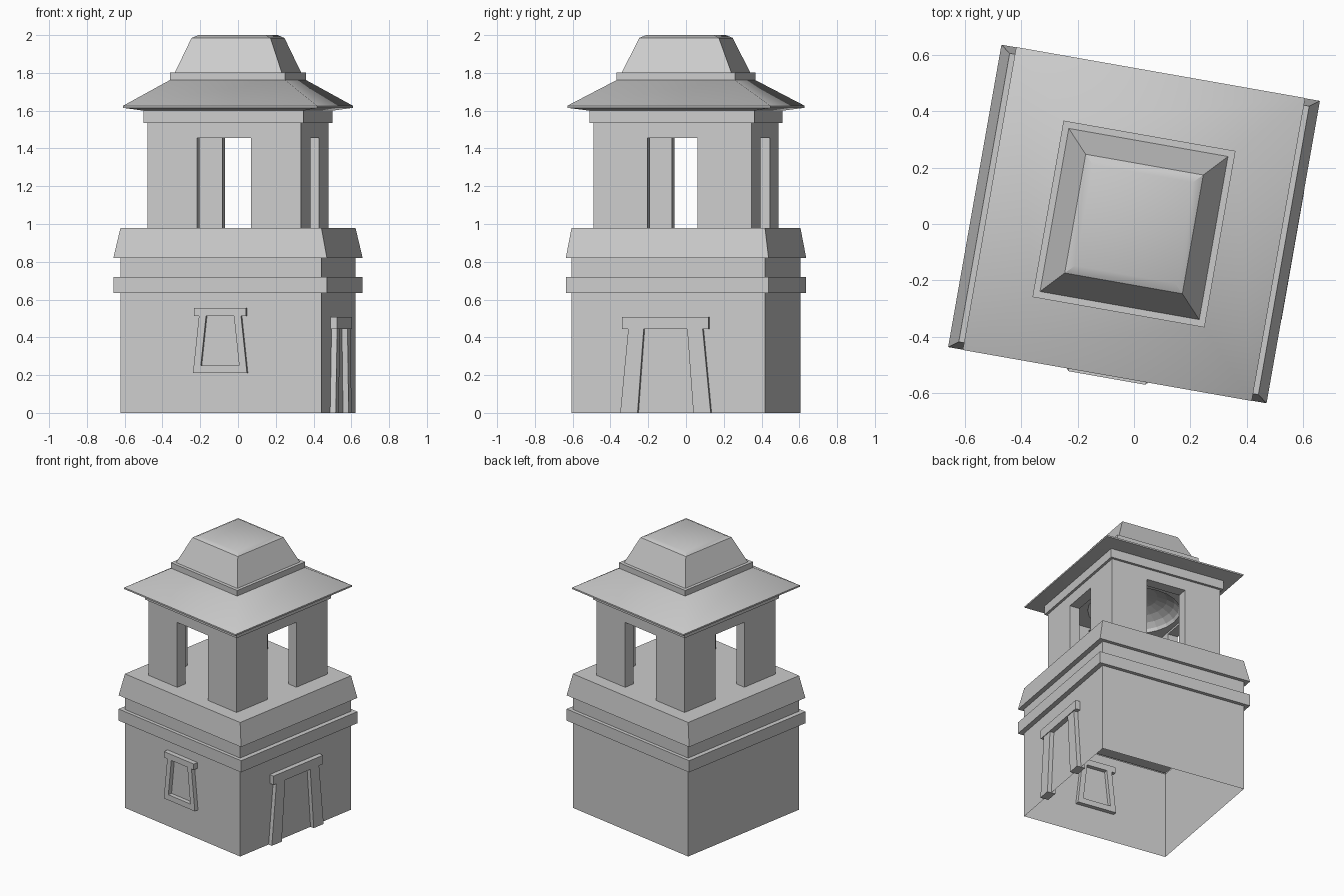
import bpy, bmesh, math

if "Cube" in bpy.data.objects:
    bpy.data.objects.remove(bpy.data.objects["Cube"])

TURN = math.radians(-10)   # whole tower is turned about z


def make(name, bm, smooth=None):
    bmesh.ops.recalc_face_normals(bm, faces=bm.faces)
    me = bpy.data.meshes.new(name)
    bm.to_mesh(me)
    bm.free()
    ob = bpy.data.objects.new(name, me)
    bpy.context.collection.objects.link(ob)
    ob.rotation_euler.z = TURN
    if smooth:
        bpy.ops.object.select_all(action='DESELECT')
        ob.select_set(True)
        bpy.context.view_layer.objects.active = ob
        bpy.ops.object.shade_smooth_by_angle(angle=math.radians(smooth))
    return ob


def stack(name, levels, bottom=True, smooth=None):
    """Loft rectangles (half x, half y, z) upwards."""
    bm = bmesh.new()
    rings = [[bm.verts.new((sx * hx, sy * hy, z))
              for sx, sy in ((-1, -1), (1, -1), (1, 1), (-1, 1))]
             for hx, hy, z in levels]
    for a, b in zip(rings, rings[1:]):
        for i in range(4):
            j = (i + 1) % 4
            bm.faces.new((a[i], a[j], b[j], b[i]))
    bm.faces.new(rings[-1])
    if bottom:
        bm.faces.new(rings[0][::-1])
    return make(name, bm, smooth)


def panel(name, pts, near, far, place):
    """Extrude a (u, z) outline between two depths on one wall."""
    bm = bmesh.new()
    a = [bm.verts.new(place(u, near, z)) for u, z in pts]
    b = [bm.verts.new(place(u, far, z)) for u, z in pts]
    n = len(pts)
    for i in range(n):
        j = (i + 1) % n
        bm.faces.new((a[i], a[j], b[j], b[i]))
    bm.faces.new(a[::-1])
    bm.faces.new(b)
    return make(name, bm)


def cut(target, cutter):
    cutter.hide_render = True
    cutter.hide_viewport = True
    cutter.display_type = 'WIRE'
    m = target.modifiers.new(cutter.name, 'BOOLEAN')
    m.operation = 'DIFFERENCE'
    m.solver = 'EXACT'
    m.object = cutter


# lower storey: open underneath, with a band and a sloped cornice
X, Y = 0.54, 0.52
stack("lower_body", [
    (X, Y, 0), (X, Y, 0.635), (0.574, 0.545, 0.635), (0.574, 0.545, 0.72),
    (X, Y, 0.72), (X, Y, 0.82), (0.574, 0.545, 0.82), (X, Y, 0.98)], bottom=False)
bm = bmesh.new()
bm.faces.new([bm.verts.new((sx * X, sy * Y, 0.64))
              for sx, sy in ((-1, -1), (-1, 1), (1, 1), (1, -1))])
make("lower_ceiling", bm)

# upper storey with four openings and a shallow domed ceiling
upper = stack("upper_storey", [
    (0.4125, 0.425, 0.98), (0.4125, 0.425, 1.535),
    (0.43, 0.443, 1.535), (0.43, 0.443, 1.6)])
cut(upper, stack("cutter_room", [(0.338, 0.348, 0.9), (0.338, 0.348, 1.47)]))
cut(upper, stack("cutter_front_back", [(0.145, 0.6, 0.85), (0.145, 0.6, 1.455)]))
cut(upper, stack("cutter_sides", [(0.6, 0.135, 0.88), (0.6, 0.135, 1.4551)]))
bm = bmesh.new()
bmesh.ops.create_uvsphere(bm, u_segments=24, v_segments=12, radius=1)
for v in bm.verts:
    v.co = (v.co.x * 0.31, v.co.y * 0.31, v.co.z * 0.13 + 1.46)
cut(upper, make("cutter_dome", bm))

# wide eaves, softly shaded over the hips
stack("eaves_roof", [
    (0.43, 0.443, 1.6), (0.521, 0.546, 1.615),
    (0.521, 0.546, 1.626), (0.31, 0.318, 1.762)], smooth=50)
# upper roof: step, steep sides, low crown
stack("roof_step", [(0.31, 0.318, 1.76), (0.31, 0.318, 1.803)])
stack("roof_cap", [
    (0.287, 0.294, 1.803), (0.212, 0.214, 1.985), (0.18, 0.182, 2.0)], smooth=30)


def front(u, d, z):
    return (u, -Y - d, z)


def right(u, d, z):
    return (X + d, u - 0.01, z)


def box(h, z0, z1):
    return [(-h, z0), (h, z0), (h, z1), (-h, z1)]


# window surround on the front
panel("window_lintel", box(0.14, 0.513, 0.556), -0.03, 0.035, front)
panel("window_sill", [(-0.145, 0.21), (0.145, 0.21), (0.141, 0.25), (-0.141, 0.25)],
      -0.03, 0.03, front)
for s, side in ((-1, "left"), (1, "right")):
    panel("window_jamb_" + side,
          [(s * 0.141, 0.25), (s * 0.103, 0.25), (s * 0.075, 0.513), (s * 0.113, 0.513)],
          -0.03, 0.03, front)

# door surround on the right
panel("door_lintel", box(0.232, 0.443, 0.508), -0.03, 0.035, right)
for s, side in ((-1, "front"), (1, "back")):
    panel("door_jamb_" + side,
          [(s * 0.243, 0), (s * 0.15, 0), (s * 0.117, 0.443), (s * 0.2, 0.443)],
          -0.03, 0.03, right)
